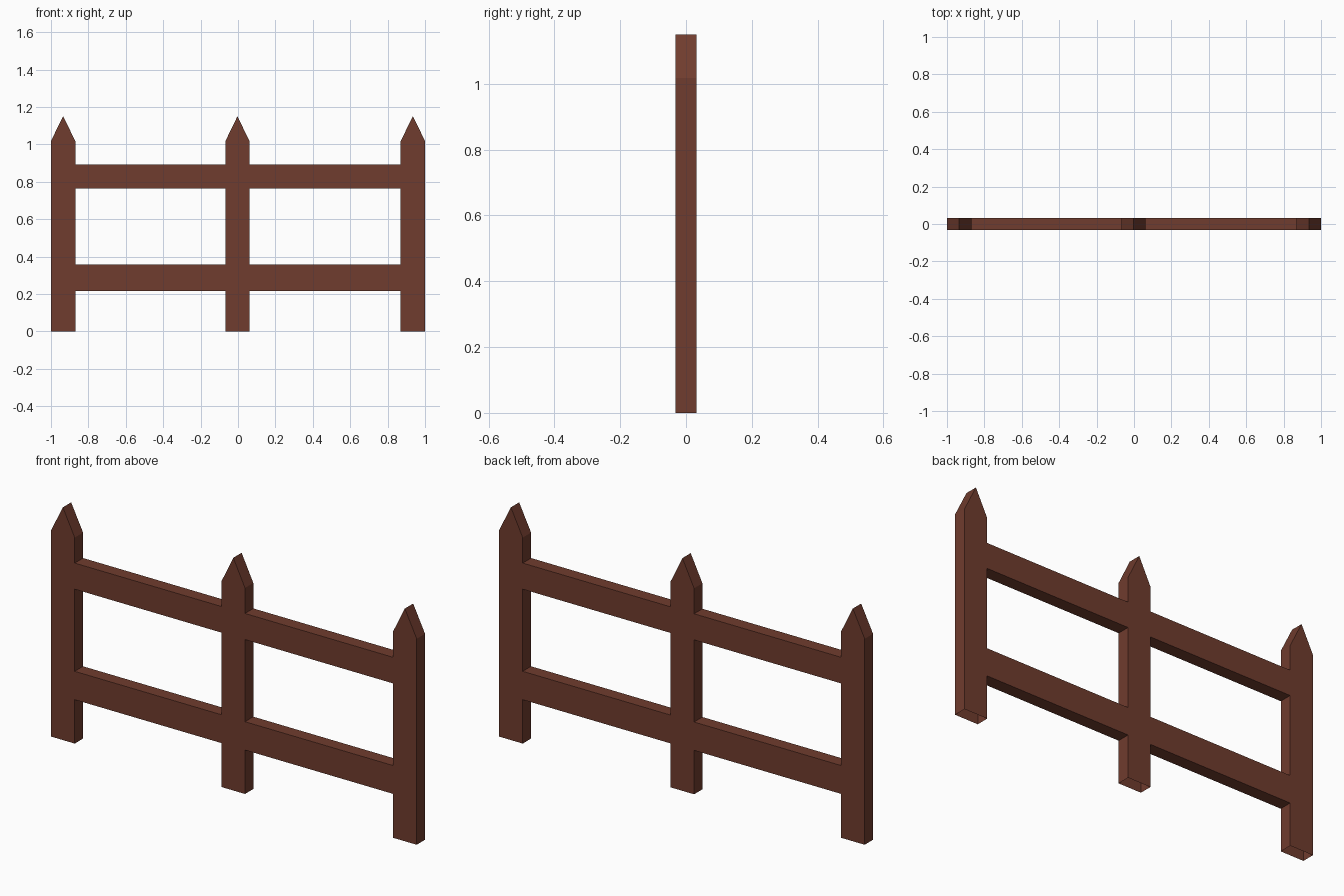
import bpy, bmesh

if "Cube" in bpy.data.objects:
    bpy.data.objects.remove(bpy.data.objects["Cube"])

HALF_DEPTH = 0.0325
POSTS = [(-1.0, -0.87), (-0.067, 0.061), (0.87, 1.0)]   # x spans
RAILS = [(0.217, 0.357), (0.763, 0.892)]                # z spans
SHOULDER, PEAK = 1.018, 1.15

wood = bpy.data.materials.new("brown wood")
wood.diffuse_color = (0.162, 0.0452, 0.0273, 1)
wood.use_nodes = True
wood.node_tree.nodes["Principled BSDF"].inputs["Base Color"].default_value = wood.diffuse_color

bm = bmesh.new()


def panel(points):
    """Flat front face from (x, z) points."""
    return bm.faces.new([bm.verts.new((x, -HALF_DEPTH, z)) for x, z in points])


# Posts, split at rail heights so the rails weld on
levels = [0.0] + [z for rail in RAILS for z in rail] + [SHOULDER]
for x0, x1 in POSTS:
    for z0, z1 in zip(levels, levels[1:]):
        panel([(x0, z0), (x1, z0), (x1, z1), (x0, z1)])
    # Pointed tip
    panel([(x0, SHOULDER), (x1, SHOULDER), ((x0 + x1) / 2, PEAK)])

# Rails between neighbouring posts
for left, right in zip(POSTS, POSTS[1:]):
    for z0, z1 in RAILS:
        panel([(left[1], z0), (right[0], z0), (right[0], z1), (left[1], z1)])

bmesh.ops.remove_doubles(bm, verts=bm.verts[:], dist=1e-4)

# Thicken the silhouette front to back
result = bmesh.ops.extrude_face_region(bm, geom=bm.faces[:], use_keep_orig=True)
moved = [g for g in result["geom"] if isinstance(g, bmesh.types.BMVert)]
bmesh.ops.translate(bm, verts=moved, vec=(0, 2 * HALF_DEPTH, 0))
bmesh.ops.recalc_face_normals(bm, faces=bm.faces[:])

# The posts are open underneath
bottoms = [f for f in bm.faces if all(v.co.z < 1e-4 for v in f.verts)]
bmesh.ops.delete(bm, geom=bottoms, context='FACES')

mesh = bpy.data.meshes.new("fence")
bm.to_mesh(mesh)
bm.free()
mesh.materials.append(wood)
fence = bpy.data.objects.new("fence", mesh)
bpy.context.collection.objects.link(fence)
